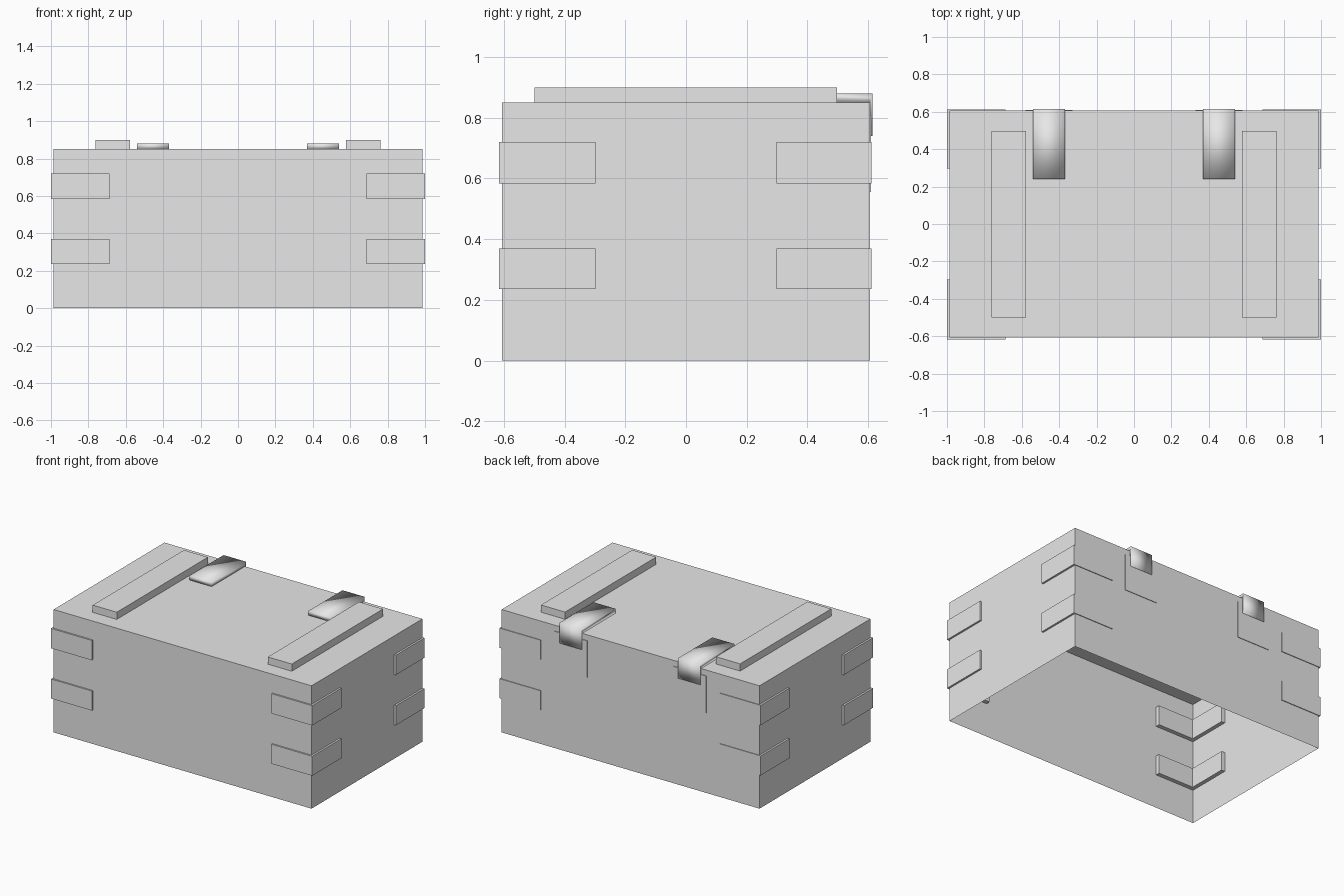
import bpy
import bmesh
from mathutils import Vector

old = bpy.data.objects.get("Cube")
if old:
    bpy.data.objects.remove(old, do_unlink=True)

grey = bpy.data.materials.new("plain grey")
grey.use_nodes = True
COLOUR = (0.8, 0.8, 0.8, 1)
grey.diffuse_color = COLOUR
grey.node_tree.nodes["Principled BSDF"].inputs["Base Color"].default_value = COLOUR


def finish(name, bm, smooth=False):
    """Turn a bmesh into a named object with the shared material."""
    bmesh.ops.recalc_face_normals(bm, faces=bm.faces)
    mesh = bpy.data.meshes.new(name)
    bm.to_mesh(mesh)
    bm.free()
    mesh.materials.append(grey)
    for poly in mesh.polygons:
        poly.use_smooth = smooth
    obj = bpy.data.objects.new(name, mesh)
    bpy.context.collection.objects.link(obj)
    return obj


def prism(name, outline, axis, low, high, smooth=False, open_bottom=False):
    """Extrude a 2D outline along x (outline in y, z) or z (outline in x, y)."""
    bm = bmesh.new()
    if axis == "x":
        points = [Vector((low, a, b)) for a, b in outline]
        step = Vector((high - low, 0, 0))
    else:
        points = [Vector((a, b, low)) for a, b in outline]
        step = Vector((0, 0, high - low))
    base = bm.faces.new([bm.verts.new(p) for p in points])
    result = bmesh.ops.extrude_face_region(bm, geom=[base], use_keep_orig=True)
    moved = [v for v in result["geom"] if isinstance(v, bmesh.types.BMVert)]
    bmesh.ops.translate(bm, verts=moved, vec=step)
    if open_bottom:
        bmesh.ops.delete(bm, geom=[base], context="FACES_ONLY")
    return finish(name, bm, smooth)


def rectangle(a0, a1, b0, b1):
    return [(a0, b0), (a1, b0), (a1, b1), (a0, b1)]


# Crate: thin shell, open underneath
TOP = 0.85
prism("crate_shell", rectangle(-0.987, 0.987, -0.606, 0.606), "z", 0, TOP,
      open_bottom=True)

# L-shaped corner brackets, two per corner, reaching through the walls
for side, sx in (("right", -1), ("left", 1)):
    for end, sy, out in (("front", -1, 0.617), ("back", 1, 0.611)):
        outline = [(1, out), (0.687, out), (0.687, 0.577),
                   (0.96, 0.577), (0.96, 0.298), (1, 0.298)]
        outline = [(sx * x, sy * y) for x, y in outline]
        for level, low, high in (("lower", 0.235, 0.37), ("upper", 0.583, 0.72)):
            prism(f"{end}_{side}_{level}_bracket", outline, "z", low, high)

# Lid battens, hinge straps folded over the back edge, and hinge plates
hinge = [(0.24, TOP), (0.24, 0.88), (0.614, 0.88), (0.614, 0.74),
         (0.606, 0.74), (0.606, TOP)]
for side, sx in (("right", -1), ("left", 1)):
    def span(a, b):
        return sorted((sx * a, sx * b))

    prism(f"{side}_lid_batten", rectangle(*span(0.578, 0.762), -0.5, 0.497),
          "z", TOP - 0.01, 0.9)
    prism(f"{side}_hinge_strap", hinge, "x", *span(0.37, 0.54), smooth=True)
    prism(f"{side}_hinge_plate", rectangle(*span(0.33, 0.58), 0.6, 0.61),
          "z", 0.555, 0.81)
